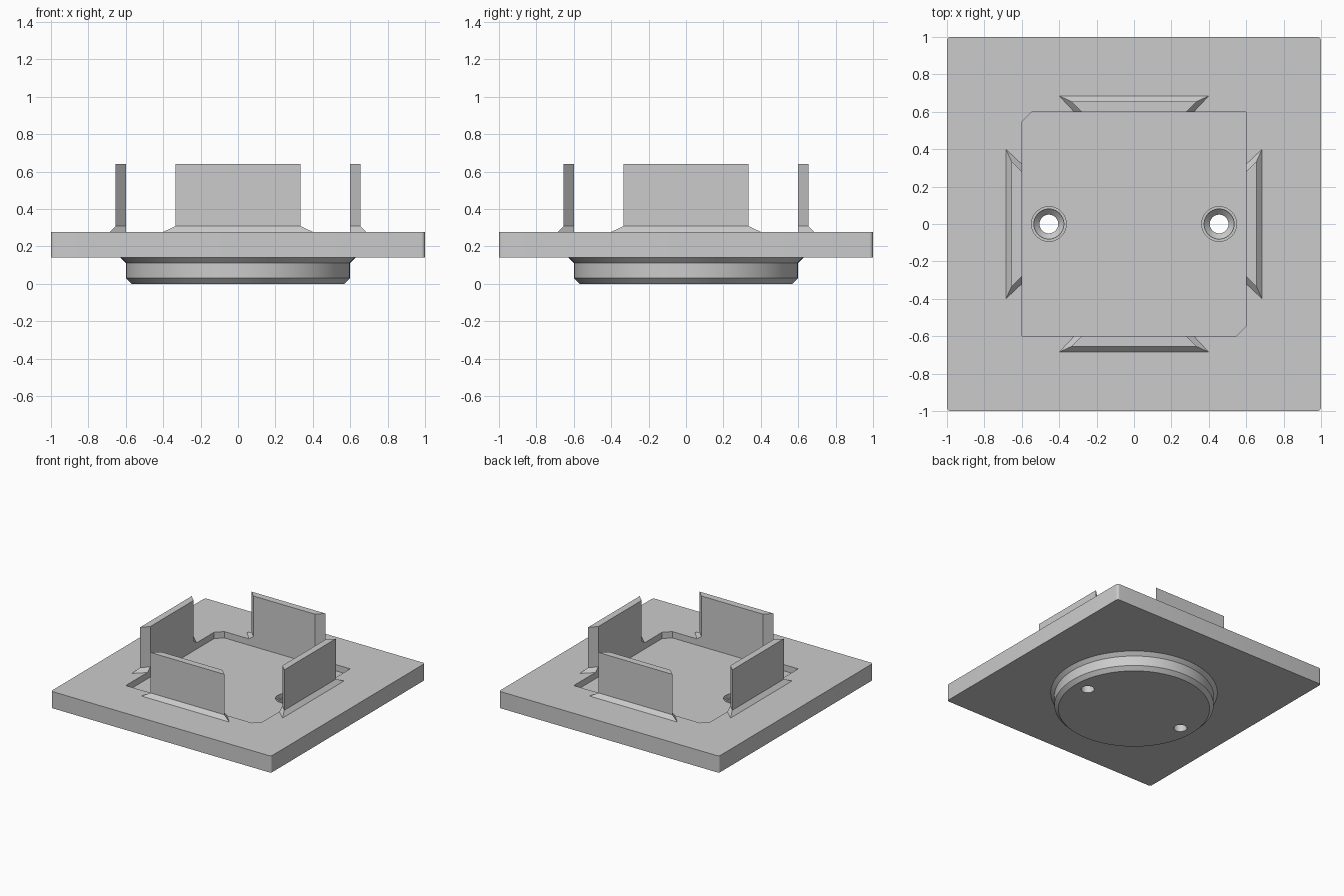
import bpy, bmesh, math
from mathutils import Matrix

cube = bpy.data.objects.get("Cube")
if cube:
    bpy.data.objects.remove(cube, do_unlink=True)

grey = bpy.data.materials.new("light grey")
grey.use_nodes = True
colour = (0.6, 0.6, 0.6, 1)
grey.diffuse_color = colour
grey.node_tree.nodes["Principled BSDF"].inputs["Base Color"].default_value = colour


def loft(name, rings):
    """Solid through matching rings of points, capped at both ends."""
    bm = bmesh.new()
    loops = [[bm.verts.new(p) for p in ring] for ring in rings]
    n = len(loops[0])
    for a, b in zip(loops, loops[1:]):
        for i in range(n):
            j = (i + 1) % n
            bm.faces.new((a[i], a[j], b[j], b[i]))
    bm.faces.new(loops[0][::-1])
    bm.faces.new(loops[-1])
    bmesh.ops.recalc_face_normals(bm, faces=bm.faces)
    mesh = bpy.data.meshes.new(name)
    bm.to_mesh(mesh)
    bm.free()
    mesh.materials.append(grey)
    obj = bpy.data.objects.new(name, mesh)
    bpy.context.collection.objects.link(obj)
    return obj


def prism(name, outline, z0, z1):
    return loft(name, [[(x, y, z) for x, y in outline] for z in (z0, z1)])


def turned(name, profile, sides, cx=0):
    """Round solid from (radius, height) pairs."""
    angles = [math.tau * i / sides for i in range(sides)]
    return loft(name, [[(cx + r * math.cos(a), r * math.sin(a), z) for a in angles]
                       for r, z in profile])


def boolean(target, other, operation):
    mod = target.modifiers.new(operation.title(), 'BOOLEAN')
    mod.operation = operation
    mod.solver = 'EXACT'
    mod.object = other
    bpy.context.view_layer.objects.active = target
    bpy.ops.object.modifier_apply(modifier=mod.name)
    bpy.data.objects.remove(other, do_unlink=True)


PLATE_BOTTOM, PLATE_TOP, FLOOR = 0.14, 0.277, 0.225

# Square plate with slightly rounded upright corners
R = 0.02
outline = []
for k, (sx, sy) in enumerate(((1, 1), (-1, 1), (-1, -1), (1, -1))):
    for s in range(7):
        a = math.pi / 2 * (k + s / 6)
        outline.append((sx * (1 - R) + R * math.cos(a), sy * (1 - R) + R * math.sin(a)))
plate = prism("base_plate", outline, PLATE_BOTTOM, PLATE_TOP)

# Round boss below, flared into the plate and chamfered at the foot
boss = turned("round_boss", [(0.57, 0), (0.6, 0.03), (0.6, 0.112), (0.628, PLATE_BOTTOM),
                             (0.628, PLATE_BOTTOM + 0.03)], 96)
boolean(plate, boss, 'UNION')

# Shallow pocket with two opposite corners clipped
P, C = 0.6, 0.545
pocket = prism("pocket_cutter", [(P, P), (-C, P), (-P, C), (-P, -P), (C, -P), (P, -C)],
               FLOOR, 0.5)
boolean(plate, pocket, 'DIFFERENCE')

# Countersunk screw holes
for x in (-0.455, 0.455):
    hole = turned("hole_cutter", [(0.05, -0.1), (0.05, 0.13), (0.08, 0.16), (0.08, 0.19),
                                  (0.093, 0.19), (0.093, 0.4)], 40, x)
    boolean(plate, hole, 'DIFFERENCE')

# Four upright clips with mitred ends and flared feet
def clip_ring(inner_half, outer_half, outer, z):
    return [(-inner_half, P, z), (inner_half, P, z), (outer_half, outer, z), (-outer_half, outer, z)]

for k, side in enumerate(("back", "right", "front", "left")):
    clip = loft(side + "_clip", [clip_ring(0.32, 0.4, 0.685, PLATE_TOP),
                                 clip_ring(0.28, 0.335, 0.655, 0.308),
                                 clip_ring(0.28, 0.335, 0.655, 0.64)])
    clip.data.transform(Matrix.Rotation(math.pi / 2 * k, 4, 'Z'))

# Smooth the round surfaces, keep edges sharp
bpy.ops.object.select_all(action='DESELECT')
plate.select_set(True)
bpy.context.view_layer.objects.active = plate
bpy.ops.object.shade_smooth_by_angle(angle=math.radians(25))
